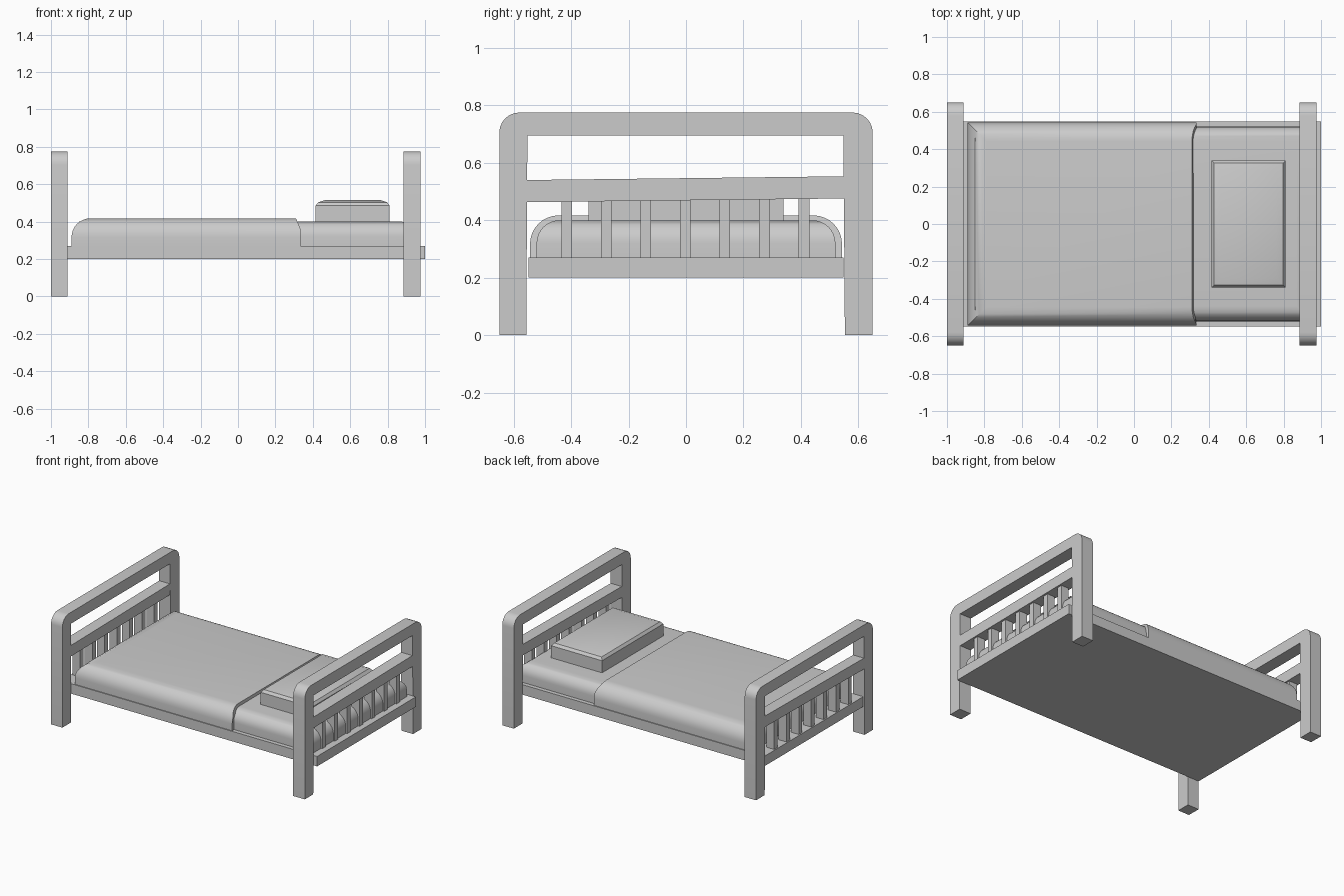
import bpy, bmesh, math

if "Cube" in bpy.data.objects:
    bpy.data.objects.remove(bpy.data.objects["Cube"])


def finish(bm, name, smooth=True):
    bmesh.ops.recalc_face_normals(bm, faces=bm.faces)
    mesh = bpy.data.meshes.new(name)
    bm.to_mesh(mesh)
    bm.free()
    ob = bpy.data.objects.new(name, mesh)
    bpy.context.collection.objects.link(ob)
    if smooth:
        bpy.ops.object.select_all(action='DESELECT')
        ob.select_set(True)
        bpy.context.view_layer.objects.active = ob
        bpy.ops.object.shade_smooth_by_angle(angle=math.radians(30))
    return ob


def prism(name, profile, x0, x1, smooth=False):
    """Extrude a (y, z) outline along x."""
    bm = bmesh.new()
    face = bm.faces.new([bm.verts.new((x0, y, z)) for y, z in profile])
    new = bmesh.ops.extrude_face_region(bm, geom=[face])['geom']
    verts = [g for g in new if isinstance(g, bmesh.types.BMVert)]
    bmesh.ops.translate(bm, verts=verts, vec=(x1 - x0, 0, 0))
    return finish(bm, name, smooth)


def box_bm(x0, x1, y, z0, z1):
    bm = bmesh.new()
    bmesh.ops.create_cube(bm, size=1)
    for v in bm.verts:
        v.co = (x1 if v.co.x > 0 else x0, math.copysign(y, v.co.y),
                z1 if v.co.z > 0 else z0)
    return bm


def round_top(bm, x0, x1, z1, radius, keep_x):
    """Round the upper edges, except the end at keep_x."""
    edges = [e for e in bm.edges
             if all(abs(v.co.z - z1) < 1e-5 for v in e.verts)
             and not all(abs(v.co.x - keep_x) < 1e-5 for v in e.verts)]
    bmesh.ops.bevel(bm, geom=edges, offset=radius, segments=8, profile=0.5,
                    affect='EDGES')


# Arched end frame outline: legs joined by a top bar with rounded outer corners
R = 0.07
arch = [(-0.65, 0)]
for cy, start in ((-0.58, 180), (0.58, 90)):
    for i in range(7):
        a = math.radians(start - 15 * i)
        arch.append((cy + R * math.cos(a), 0.775 - R + R * math.sin(a)))
arch += [(0.65, 0), (0.553, 0), (0.548, 0.695), (-0.552, 0.695), (-0.556, 0)]

for end, x0, x1 in (("foot", -1.0, -0.912), ("head", 0.885, 0.975)):
    prism(end + "_frame", arch, x0, x1, True)
    # Slightly tilted middle rail
    prism(end + "_rail", [(-0.555, 0.463), (0.555, 0.476), (0.555, 0.553),
                          (-0.555, 0.540)], x0 + 0.002, x1 - 0.002)
    # Seven upright slats
    mid = (x0 + x1) / 2
    for i in range(7):
        y = -0.415 + 0.1375 * i
        prism(f"{end}_slat_{i + 1}", [(y - 0.019, 0.26), (y + 0.019, 0.26),
              (y + 0.019, 0.475), (y - 0.019, 0.475)], mid - 0.03, mid + 0.03)

# Base board
finish(box_bm(-0.995, 1.0, 0.549, 0.2, 0.27), "base_board", False)

# Mattress, rounded along the sides and head end
bm = box_bm(-0.85, 0.95, 0.52, 0.265, 0.40)
round_top(bm, -0.85, 0.95, 0.40, 0.08, -0.85)
finish(bm, "mattress")

# Blanket, rounded along the sides and foot end, open edge pulled back on top
bm = box_bm(-0.89, 0.335, 0.543, 0.265, 0.417)
round_top(bm, -0.89, 0.335, 0.417, 0.1, 0.335)
for v in bm.verts:
    if v.co.x > 0.3:
        v.co.x -= 0.025 * max(0, (v.co.z - 0.36) / 0.057)
finish(bm, "blanket")

# Pillow: stacked rectangles with a chamfered top
bm = bmesh.new()
rings = []
for inset, z in ((0, 0.39), (0, 0.485), (0.014, 0.503), (0.05, 0.515)):
    hx, hy = 0.198 - inset, 0.34 - inset
    rings.append([bm.verts.new((0.613 + sx * hx, sy * hy, z))
                  for sx, sy in ((-1, -1), (1, -1), (1, 1), (-1, 1))])
for lo, hi in zip(rings, rings[1:]):
    for i in range(4):
        j = (i + 1) % 4
        bm.faces.new((lo[i], lo[j], hi[j], hi[i]))
bm.faces.new(rings[0][::-1])
bm.faces.new(rings[-1])
finish(bm, "pillow")
